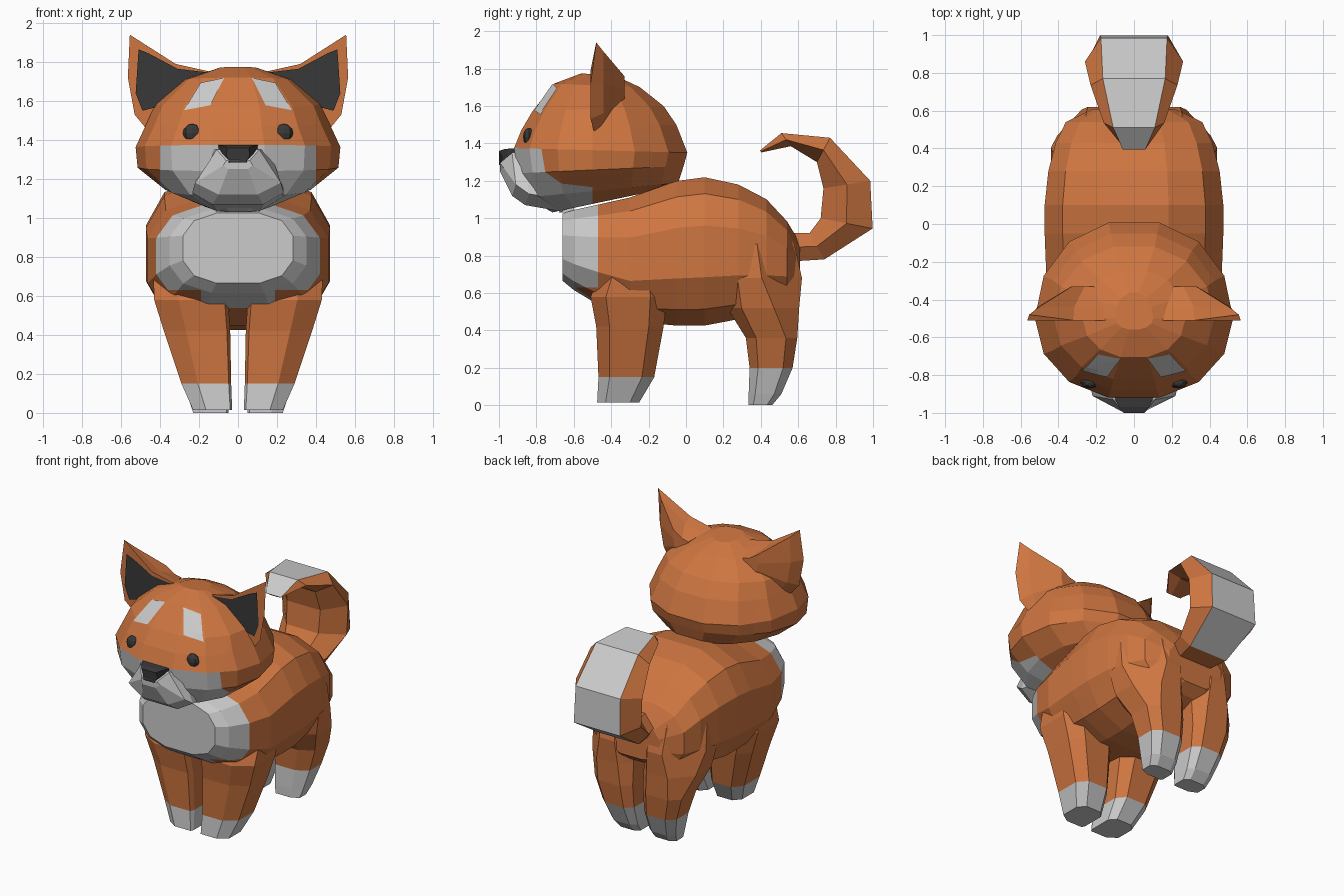
import bpy, bmesh, math
from mathutils import Vector
from mathutils.bvhtree import BVHTree

if "Cube" in bpy.data.objects:
    bpy.data.objects.remove(bpy.data.objects["Cube"])


def material(name, color):
    m = bpy.data.materials.new(name)
    m.diffuse_color = (*color, 1)
    m.use_nodes = True
    m.node_tree.nodes["Principled BSDF"].inputs["Base Color"].default_value = m.diffuse_color
    return m


MATS = [material("orange_fur", (0.62, 0.18, 0.052)),
        material("pale_fur", (0.8, 0.8, 0.8)),
        material("dark", (0.04, 0.04, 0.042))]
ORANGE, PALE, DARK = 0, 1, 2


def make(name, bm, paint, mirror=False):
    """Finish a bmesh; paint is a material index or a function of face centre."""
    bmesh.ops.recalc_face_normals(bm, faces=bm.faces)
    for f in bm.faces:
        f.material_index = paint(f.calc_center_median()) if callable(paint) else paint
    me = bpy.data.meshes.new(name)
    bm.to_mesh(me)
    for m in MATS:
        me.materials.append(m)
    ob = bpy.data.objects.new(name, me)
    bpy.context.collection.objects.link(ob)
    if mirror:
        ob.modifiers.new("mirror", 'MIRROR').use_mirror_merge = False
    return ob


def loft(rings):
    """Skin a list of equal-length point rings and cap both ends."""
    bm = bmesh.new()
    vs = [[bm.verts.new(p) for p in r] for r in rings]
    n = len(vs[0])
    for a, b in zip(vs, vs[1:]):
        for i in range(n):
            j = (i + 1) % n
            bm.faces.new((a[i], a[j], b[j], b[i]))
    bm.faces.new(vs[0])
    bm.faces.new(vs[-1])
    return bm


def cut(bm, co, no):
    bmesh.ops.bisect_plane(bm, geom=bm.verts[:] + bm.edges[:] + bm.faces[:],
                           plane_co=co, plane_no=no)


def spow(v, p):
    return math.copysign(abs(v) ** p, v)


# Body: rounded-square sections along y (y, half width, bottom, top)
def body_ring(y, w, z0, z1, n=12):
    pts = []
    for i in range(n):
        t = 2 * math.pi * (i + 0.5) / n
        pts.append((w * spow(math.cos(t), 0.72), y,
                    (z0 + z1) / 2 + (z1 - z0) / 2 * spow(math.sin(t), 0.8)))
    return pts


body = loft([body_ring(*s) for s in [
    (-0.66, 0.29, 0.66, 1.03), (-0.60, 0.36, 0.61, 1.05), (-0.47, 0.43, 0.53, 1.08),
    (-0.30, 0.475, 0.44, 1.12), (-0.05, 0.485, 0.415, 1.21), (0.10, 0.485, 0.415, 1.23),
    (0.28, 0.465, 0.45, 1.19), (0.43, 0.425, 0.49, 1.11), (0.54, 0.37, 0.54, 0.99),
    (0.61, 0.22, 0.60, 0.87)]])
cut(body, (0, 0, 0.63), (0, 0, 1))
for x in (-0.19, 0.19):
    cut(body, (x, 0, 0), (1, 0, 0))
make("body", body, lambda c: PALE if c.y < -0.47 and (c.z > 0.63 or abs(c.x) < 0.19)
     else ORANGE)


# Legs: chamfered sections (z, inner x, outer x, front y, back y, rear outer chamfer)
def leg_ring(z, x0, x1, y0, y1, c=0.22):
    dx, dy = x1 - x0, y1 - y0
    return [(x0 + dx * 0.05, y0, z), (x1 - dx * 0.33, y0, z), (x1, y0 + dy * 0.2, z),
            (x1, y1 - dy * c, z), (x1 - dx * c, y1, z), (x0 + dx * 0.2, y1, z),
            (x0, y1 - dy * 0.2, z), (x0, y0 + dy * 0.1, z)]


front = [(0.015, 0.03, 0.23, -0.475, -0.25), (0.15, 0.035, 0.29, -0.468, -0.17),
         (0.42, 0.04, 0.38, -0.48, -0.12), (0.58, 0.05, 0.43, -0.51, -0.10),
         (0.72, 0.08, 0.435, -0.45, -0.13), (0.80, 0.10, 0.40, -0.42, -0.16)]
hind = [(0.0, 0.05, 0.23, 0.335, 0.46), (0.06, 0.045, 0.25, 0.335, 0.51),
        (0.20, 0.04, 0.29, 0.34, 0.57), (0.36, 0.04, 0.34, 0.32, 0.595),
        (0.52, 0.04, 0.405, 0.22, 0.605, 0.35), (0.68, 0.05, 0.44, 0.19, 0.62, 0.5),
        (0.86, 0.08, 0.43, 0.18, 0.58, 0.5), (1.0, 0.1, 0.34, 0.18, 0.50, 0.5)]
make("front_legs", loft([leg_ring(*s) for s in front]),
     lambda c: PALE if c.z < 0.15 else ORANGE, True)
make("hind_legs", loft([leg_ring(*s) for s in hind]),
     lambda c: PALE if c.z < 0.2 else ORANGE, True)


# Tail: hexagonal sections (outer y, z, inner y, z, outer half width, middle half width)
def tail_ring(oy, oz, iy, iz, w, m):
    my, mz = (oy + iy) / 2, (oz + iz) / 2
    return [(-w, oy, oz), (w, oy, oz), (m, my, mz), (m * 0.5, iy, iz),
            (-m * 0.5, iy, iz), (-m, my, mz)]


tail = loft([tail_ring(*s) for s in [
    (0.58, 0.77, 0.56, 0.92, 0.12, 0.16), (0.74, 0.78, 0.66, 0.92, 0.15, 0.20),
    (0.998, 0.945, 0.72, 1.00, 0.18, 0.25), (0.985, 1.20, 0.735, 1.16, 0.175, 0.26),
    (0.77, 1.43, 0.70, 1.30, 0.165, 0.23), (0.51, 1.455, 0.56, 1.385, 0.11, 0.16),
    (0.395, 1.362, 0.405, 1.352, 0.06, 0.05)]])
tail.faces.ensure_lookup_table()
pale_spots = [tail.faces[6 * k].calc_center_median() for k in range(1, 6)]
make("tail", tail, lambda c: PALE if any((c - p).length < 1e-4 for p in pale_spots)
     else ORANGE)


# Head: tilted elliptical rings (front y, front z, back y, back z, half width)
def head_ring(y0, z0, y1, z1, w, n=14, yc=-0.5):
    pts = []
    for i in range(n):
        t = 2 * math.pi * (i + 0.5) / n
        s = math.cos(t)
        y = yc + s * ((y1 - yc) if s > 0 else (yc - y0))
        pts.append((w * 1.01 * spow(math.sin(t), 0.9), y,
                    z0 + (z1 - z0) * (y - y0) / (y1 - y0)))
    return pts


head = loft([head_ring(*s) for s in [
    (-0.72, 1.03, -0.15, 1.15, 0.18), (-0.86, 1.11, -0.03, 1.19, 0.37),
    (-0.91, 1.24, 0.0, 1.28, 0.51), (-0.93, 1.375, 0.02, 1.35, 0.52),
    (-0.89, 1.47, -0.04, 1.50, 0.465), (-0.83, 1.57, -0.11, 1.60, 0.42),
    (-0.71, 1.72, -0.24, 1.70, 0.27), (-0.56, 1.775, -0.36, 1.755, 0.10)]])
for x in (-0.4, 0.4):
    cut(head, (x, 0, 0), (1, 0, 0))
make("head", head, lambda c: PALE if c.y < -0.5 and c.z < 1.37 and abs(c.x) < 0.4
     else ORANGE)

# Brow patches laid onto the head surface
tree = BVHTree.FromBMesh(head)
a, b, c, d = [Vector(p) for p in ((0.14, 1.575), (0.275, 1.55), (0.19, 1.69), (0.07, 1.715))]
brow = bmesh.new()
N = 4
grid = []
for i in range(N + 1):
    for j in range(N + 1):
        p = a.lerp(b, i / N).lerp(d.lerp(c, i / N), j / N)
        hit = tree.ray_cast(Vector((p.x, -2, p.y)), Vector((0, 1, 0)))
        grid.append(brow.verts.new(hit[0] + hit[1] * 0.006))
for i in range(N):
    for j in range(N):
        k = i * (N + 1) + j
        brow.faces.new((grid[k], grid[k + N + 1], grid[k + N + 2], grid[k + 1]))
make("brow_patches", brow, PALE, True)


# Muzzle and nose: (y, bottom z, half width, middle z, half width, top z, half width)
def snout_ring(y, zb, wb, zm, wm, zt, wt):
    return [(-wb, y, zb), (wb, y, zb), (wm, y + 0.02, zm), (wt, y, zt),
            (-wt, y, zt), (-wm, y + 0.02, zm)]


make("muzzle", loft([snout_ring(*s) for s in [
    (-0.995, 1.25, 0.05, 1.27, 0.075, 1.295, 0.06),
    (-0.93, 1.12, 0.10, 1.18, 0.22, 1.35, 0.11),
    (-0.86, 1.07, 0.13, 1.13, 0.235, 1.36, 0.16),
    (-0.66, 1.035, 0.11, 1.10, 0.22, 1.34, 0.20)]]), PALE)
make("nose", loft([snout_ring(*s) for s in [
    (-1.0, 1.285, 0.04, 1.32, 0.06, 1.36, 0.055),
    (-0.97, 1.285, 0.06, 1.32, 0.08, 1.37, 0.08),
    (-0.90, 1.30, 0.08, 1.34, 0.11, 1.375, 0.11)]]), DARK)

# Chin plate below the muzzle
chin = bmesh.new()
bmesh.ops.create_cube(chin, size=1)
bmesh.ops.scale(chin, vec=(0.22, 0.08, 0.03), verts=chin.verts)
bmesh.ops.translate(chin, vec=(0, -0.64, 1.045), verts=chin.verts)
make("chin", chin, PALE)

# Eyes
eye = bmesh.new()
bmesh.ops.create_uvsphere(eye, u_segments=8, v_segments=6, radius=0.048)
bmesh.ops.scale(eye, vec=(1, 0.65, 1), verts=eye.verts)
bmesh.ops.translate(eye, vec=(0.235, -0.84, 1.435), verts=eye.verts)
make("eyes", eye, DARK, True)

# Ears: front outline (x, z), shrinking back toward the inner root
outline = [(0.555, 1.94), (0.32, 1.79), (0.14, 1.75), (0.25, 1.55), (0.44, 1.42),
           (0.53, 1.53), (0.565, 1.72)]


def ear_ring(y, k, cx, cz):
    return [(cx + (x - cx) * k, y, cz + (z - cz) * k) for x, z in outline]


rim = [(x, -0.48 if z > 1.9 or z < 1.45 else -0.51, z) for x, z in outline]
make("ears", loft([rim, ear_ring(-0.44, 0.80, 0.30, 1.69), ear_ring(-0.33, 0.28, 0.24, 1.69)]),
     ORANGE, True)

# Dark ear insides
inner = bmesh.new()
inner.faces.new([inner.verts.new((x, -0.518, z)) for x, z in [
    (0.51, 1.865), (0.46, 1.845), (0.31, 1.765), (0.14, 1.745), (0.30, 1.60),
    (0.49, 1.55), (0.525, 1.64)]])
make("ear_insides", inner, DARK, True)
